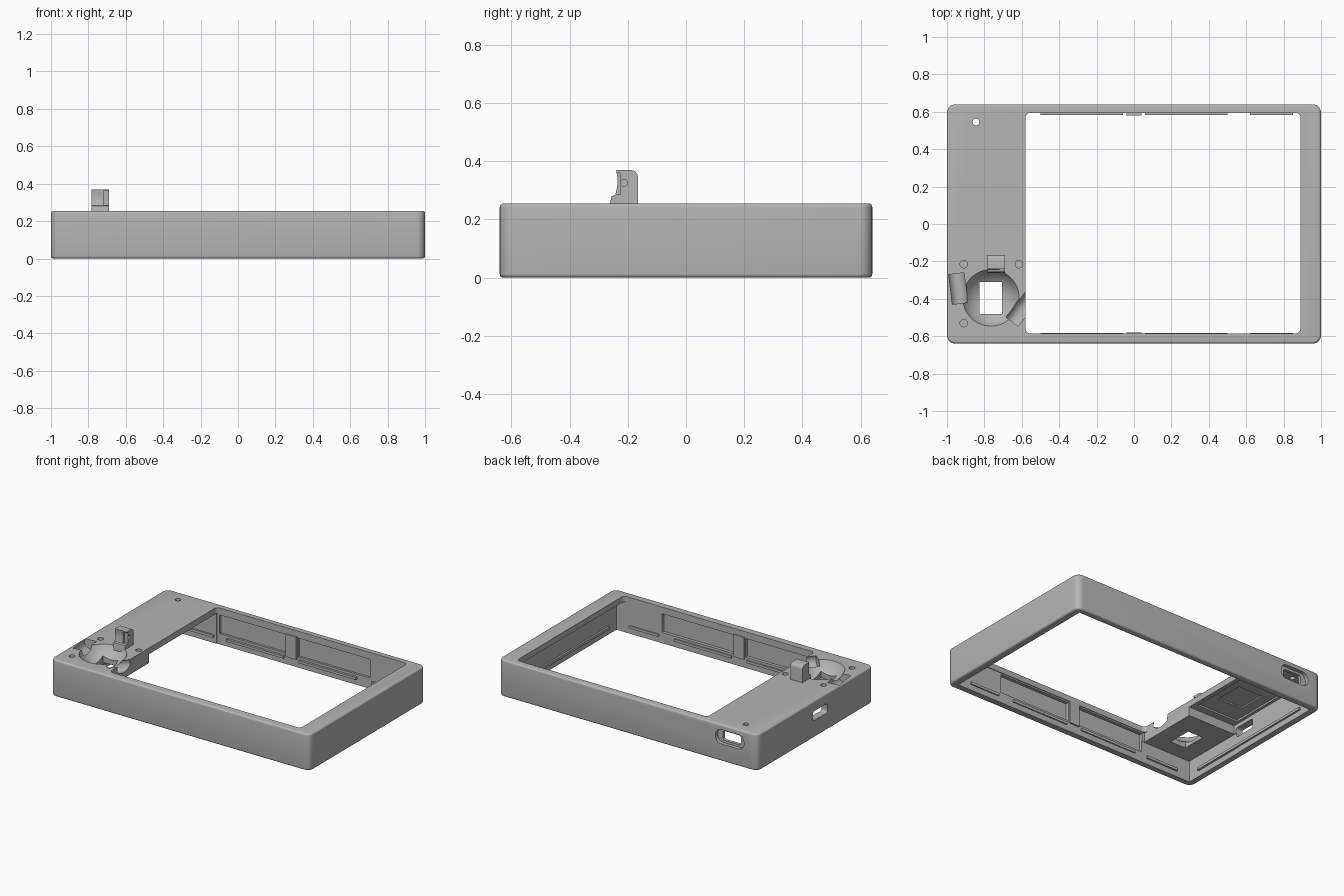
import bpy, bmesh, math
from mathutils import Matrix

if "Cube" in bpy.data.objects:
    bpy.data.objects.remove(bpy.data.objects["Cube"])

grey = bpy.data.materials.new("light grey plastic")
grey.diffuse_color = (0.46, 0.46, 0.46, 1)
grey.use_nodes = True
grey.node_tree.nodes["Principled BSDF"].inputs["Base Color"].default_value = grey.diffuse_color


def make(name, bm):
    bmesh.ops.recalc_face_normals(bm, faces=bm.faces)
    me = bpy.data.meshes.new(name)
    bm.to_mesh(me)
    bm.free()
    ob = bpy.data.objects.new(name, me)
    bpy.context.collection.objects.link(ob)
    me.materials.append(grey)
    return ob


def box(name, x, y, z, r=0, axis=2, rim=0):
    """Box from ranges; r rounds edges along axis, rim rounds the two end loops."""
    bm = bmesh.new()
    size = [b - a for a, b in (x, y, z)]
    mid = [(a + b) / 2 for a, b in (x, y, z)]
    bmesh.ops.create_cube(bm, size=1, matrix=Matrix.Translation(mid) @ Matrix.Diagonal((*size, 1)))
    if r:
        along = [e for e in bm.edges if abs((e.verts[0].co - e.verts[1].co)[axis]) > 1e-5]
        bmesh.ops.bevel(bm, geom=along, offset=r, segments=6, profile=0.5, affect='EDGES')
    if rim:
        ends = [e for e in bm.edges if abs((e.verts[0].co - e.verts[1].co)[axis]) < 1e-5]
        bmesh.ops.bevel(bm, geom=ends, offset=rim, segments=4, profile=0.5, affect='EDGES')
    return make(name, bm)


def cylinder(name, loc, r, length, rot=Matrix(), n=32):
    bm = bmesh.new()
    bmesh.ops.create_cone(bm, cap_ends=True, segments=n, radius1=r, radius2=r, depth=length,
                          matrix=Matrix.Translation(loc) @ rot)
    return make(name, bm)


def cut(target, cutters):
    for c in cutters:
        m = target.modifiers.new("cut", 'BOOLEAN')
        m.operation, m.solver, m.object = 'DIFFERENCE', 'EXACT', c
    dg = bpy.context.evaluated_depsgraph_get()
    me = bpy.data.meshes.new_from_object(target.evaluated_get(dg))
    target.modifiers.clear()
    target.data = me
    for c in cutters:
        bpy.data.objects.remove(c)


def smooth(ob):
    bpy.ops.object.select_all(action='DESELECT')
    ob.select_set(True)
    bpy.context.view_layer.objects.active = ob
    bpy.ops.object.shade_smooth_by_angle(angle=math.radians(30))


# Hollow case shell
case = box("case", (-1, 1), (-0.64, 0.64), (0, 0.255), r=0.045, rim=0.013)
CX, CY = -0.765, -0.395
cuts = [
    box("main_cavity", (-0.58, 0.95), (-0.59, 0.597), (-0.1, 0.215)),
    box("side_cavity", (-0.95, -0.5), (-0.15, 0.593), (-0.1, 0.212)),
    box("socket_underside", (-0.953, -0.5), (-0.593, -0.1), (-0.1, 0.15)),
    box("screen_window", (-0.58, 0.89), (-0.585, 0.594), (0.1, 0.4), r=0.025),
    # stepped recess in the side ceiling
    box("outer_recess", (-0.93, -0.61), (-0.1, 0.36), (0.1, 0.224)),
    box("inner_recess", (-0.86, -0.67), (0.03, 0.23), (0.1, 0.233)),
    # rear port with rounded recess, and left slot
    box("port_recess", (-0.895, -0.675), (0.615, 0.8), (0.12, 0.22), r=0.046, axis=1),
    box("port_hole", (-0.855, -0.715), (0.5, 0.8), (0.137, 0.203), r=0.015, axis=1),
    box("side_slot", (-1.2, -0.9), (-0.13, 0.03), (0.12, 0.185), r=0.015, axis=0),
    # opening under the ball
    box("sensor_hole", (-0.825, -0.705), (-0.48, -0.31), (0.0, 0.25)),
    cylinder("through_hole", (-0.845, 0.545, 0.2), 0.018, 0.3),
]
# Ball socket
bm = bmesh.new()
bmesh.ops.create_uvsphere(bm, u_segments=48, v_segments=32, radius=0.168,
                          matrix=Matrix.Translation((CX, CY, 0.328)))
cuts.append(make("ball_socket", bm))
# Blind screw holes
for x, y in ((-0.91, -0.215), (-0.615, -0.215), (-0.91, -0.53)):
    cuts.append(cylinder("screw_hole", (x, y, 0.255), 0.02, 0.1))
# Tangential roller pockets
for x, y, ang, length in ((-0.94, -0.345, 97, 0.16), (-0.6, -0.455, 52, 0.17)):
    rot = Matrix.Rotation(math.radians(ang), 4, 'Z') @ Matrix.Rotation(math.pi / 2, 4, 'Y')
    cuts.append(cylinder("roller_pocket", (x, y, 0.237), 0.045, length, rot))
# Shallow wall pockets either side of a central rib, front and back
for s in (-1, 1):
    for a, b in ((-0.56, -0.045), (0.045, 0.6)):
        y = sorted((s * 0.55, s * 0.612))
        cuts.append(box("wall_pocket", (a, b), y, (0.075, 0.205)))
cut(case, cuts)
smooth(case)

# Snap ridges along the inner walls, near the open bottom
for s, tag in ((-1, "front"), (1, "back")):
    for a, b in ((-0.85, -0.6), (-0.5, -0.06), (0.06, 0.5), (0.62, 0.85)):
        box(tag + "_snap_ridge", (a, b), sorted((s * 0.582, s * 0.6)), (0.04, 0.058))
    box(tag + "_rib", (-0.04, 0.04), sorted((s * 0.58, s * 0.6)), (0.06, 0.215))
for s, tag in ((-1, "left"), (1, "right")):
    box(tag + "_snap_ridge", sorted((s * 0.938, s * 0.955)), (-0.5, 0.5), (0.04, 0.058))

# Upright roller post with hollowed front, from a side profile (y, z)
prof = [(-0.165, 0.23), (-0.165, 0.345)]
prof += [(-0.19 + 0.025 * math.cos(t), 0.345 + 0.025 * math.sin(t))
         for t in (math.pi / 8 * i for i in range(1, 5))]
prof += [(-0.24, 0.37), (-0.236, 0.345), (-0.236, 0.315), (-0.243, 0.284),
         (-0.256, 0.28), (-0.262, 0.25), (-0.262, 0.23)]
bm = bmesh.new()
face = bm.faces.new([bm.verts.new((-0.782, y, z)) for y, z in prof])
ext = bmesh.ops.extrude_face_region(bm, geom=[face])
bmesh.ops.translate(bm, vec=(0.092, 0, 0), verts=[v for v in ext["geom"] if isinstance(v, bmesh.types.BMVert)])
post = make("roller_post", bm)
cut(post, [
    cylinder("axle_hole", (-0.69, -0.213, 0.325), 0.012, 0.1, Matrix.Rotation(math.pi / 2, 4, 'Y'), 20),
    box("roller_notch", (-0.72, -0.6), (-0.3, -0.225), (0.285, 0.36)),
])
smooth(post)
